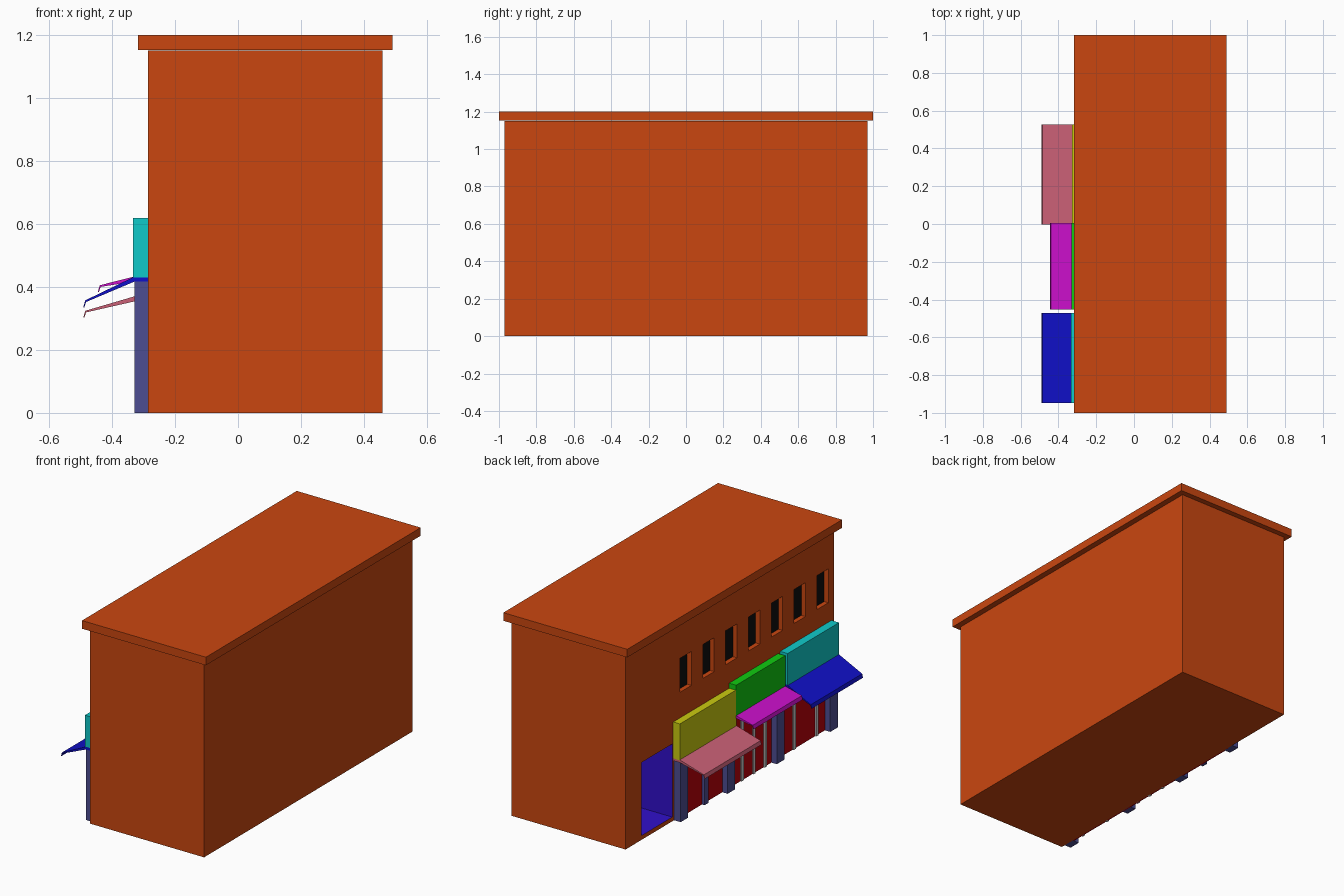
import bpy, bmesh

if "Cube" in bpy.data.objects:
    bpy.data.objects.remove(bpy.data.objects["Cube"])


def mat(name, r, g, b):
    m = bpy.data.materials.new(name)
    m.diffuse_color = (r, g, b, 1)
    m.use_nodes = True
    m.node_tree.nodes["Principled BSDF"].inputs["Base Color"].default_value = m.diffuse_color
    return m


HI, LO = 0.59, 0.005
brick = mat("brick", HI, 0.062, LO)
purple = mat("purple", 0.03, LO, HI)
black = mat("black", 0.004, 0.004, 0.004)
red = mat("dark_red", 0.5, 0.0, 0.003)
slate = mat("slate", 0.075, 0.075, 0.29)
yellow = mat("yellow", HI, HI, LO)
green = mat("green", LO, HI, LO)
cyan = mat("cyan", LO, HI, HI)
pink = mat("pink", HI, 0.118, 0.181)
magenta = mat("magenta", HI, LO, HI)
blue = mat("blue", LO, LO, HI)


def prism(name, profile, y0, y1, material=None):
    """Extrude an x-z profile from y0 to y1."""
    bm = bmesh.new()
    face = bm.faces.new([bm.verts.new((x, y0, z)) for x, z in profile])
    out = bmesh.ops.extrude_face_region(bm, geom=[face])
    moved = [v for v in out["geom"] if isinstance(v, bmesh.types.BMVert)]
    bmesh.ops.translate(bm, vec=(0, y1 - y0, 0), verts=moved)
    bmesh.ops.recalc_face_normals(bm, faces=bm.faces)
    me = bpy.data.meshes.new(name)
    bm.to_mesh(me)
    bm.free()
    ob = bpy.data.objects.new(name, me)
    bpy.context.collection.objects.link(ob)
    if material:
        me.materials.append(material)
    return ob


def box(name, x0, x1, y0, y1, z0, z1, material=None):
    return prism(name, [(x0, z0), (x1, z0), (x1, z1), (x0, z1)], y0, y1, material)


WALL = -0.285

# main block with a cut-in entrance and a row of window recesses
walls = box("walls", WALL, 0.458, -0.97, 0.97, 0, 1.15, brick)
walls.data.materials.append(purple)
walls.data.materials.append(black)
cutters = [box("entrance_cutter", -0.4, -0.03, 0.535, 0.82, 0.025, 0.456)]
for i in range(7):
    y = 0.41 - 0.2125 * i
    cutters.append(box("window_cutter", -0.4, WALL + 0.027, y - 0.053, y + 0.053, 0.733, 0.933))
bpy.context.view_layer.objects.active = walls
for c in cutters:
    c.hide_render = True
    mod = walls.modifiers.new("cut", "BOOLEAN")
    mod.operation = "DIFFERENCE"
    mod.solver = "EXACT"
    mod.object = c
    bpy.ops.object.modifier_apply(modifier=mod.name)
    bpy.data.objects.remove(c)

# entrance lining is purple, window panes are black
for p in walls.data.polygons:
    x, y, z = p.center
    p.material_index = 0
    if WALL + 0.01 < x < 0 and 0.52 < y < 0.83 and 0.02 < z < 0.46:
        p.material_index = 1
    elif abs(x - WALL - 0.027) < 0.002 and 0.7 < z < 1:
        p.material_index = 2

# roof slab
box("roof_slab", -0.317, 0.491, -1, 1, 1.152, 1.2, brick)

# shops: y range, sign front, sign bottom and top, awning tip x and z, colours
shops = [
    (-0.003, 0.526, -0.328, 0.367, 0.582, -0.485, 0.324, yellow, pink),
    (-0.452, 0.005, -0.331, 0.43, 0.612, -0.439, 0.405, green, magenta),
    (-0.948, -0.47, -0.334, 0.43, 0.618, -0.485, 0.357, cyan, blue),
]
for y0, y1, front, z0, z1, tx, tz, sign_mat, awning_mat in shops:
    box("shop_sign", front, WALL, y0, y1, z0, z1, sign_mat)
    # sloping awning with a thin drooping valance at its edge
    prism("awning", [
        (WALL, z0 + 0.003), (-0.328, z0 + 0.003), (tx, tz), (tx - 0.006, tz - 0.022),
        (tx - 0.003, tz - 0.022), (tx + 0.003, tz - 0.005), (-0.328, z0 - 0.013), (WALL, z0 - 0.013),
    ], y0, y1, awning_mat)

# shopfront panels
for y0, y1, top in [(0.03, 0.48, 0.355), (-0.43, 0.03, 0.418), (-0.92, -0.43, 0.418)]:
    box("shopfront_panel", WALL - 0.008, WALL, y0, y1, 0, top, red)

# pillars between shops
for y, top in [(0.483, 0.36), (0.045, 0.418), (-0.412, 0.418), (-0.91, 0.418)]:
    box("pillar", -0.328, WALL, y - 0.035, y + 0.035, 0, top, slate)
box("thin_pillar", -0.31, WALL, 0.232, 0.27, 0, 0.355, slate)

# grey door posts
for y in (-0.1, -0.21, -0.315, -0.585, -0.795):
    box("door_post", -0.3, WALL, y - 0.01, y + 0.01, 0, 0.418)
